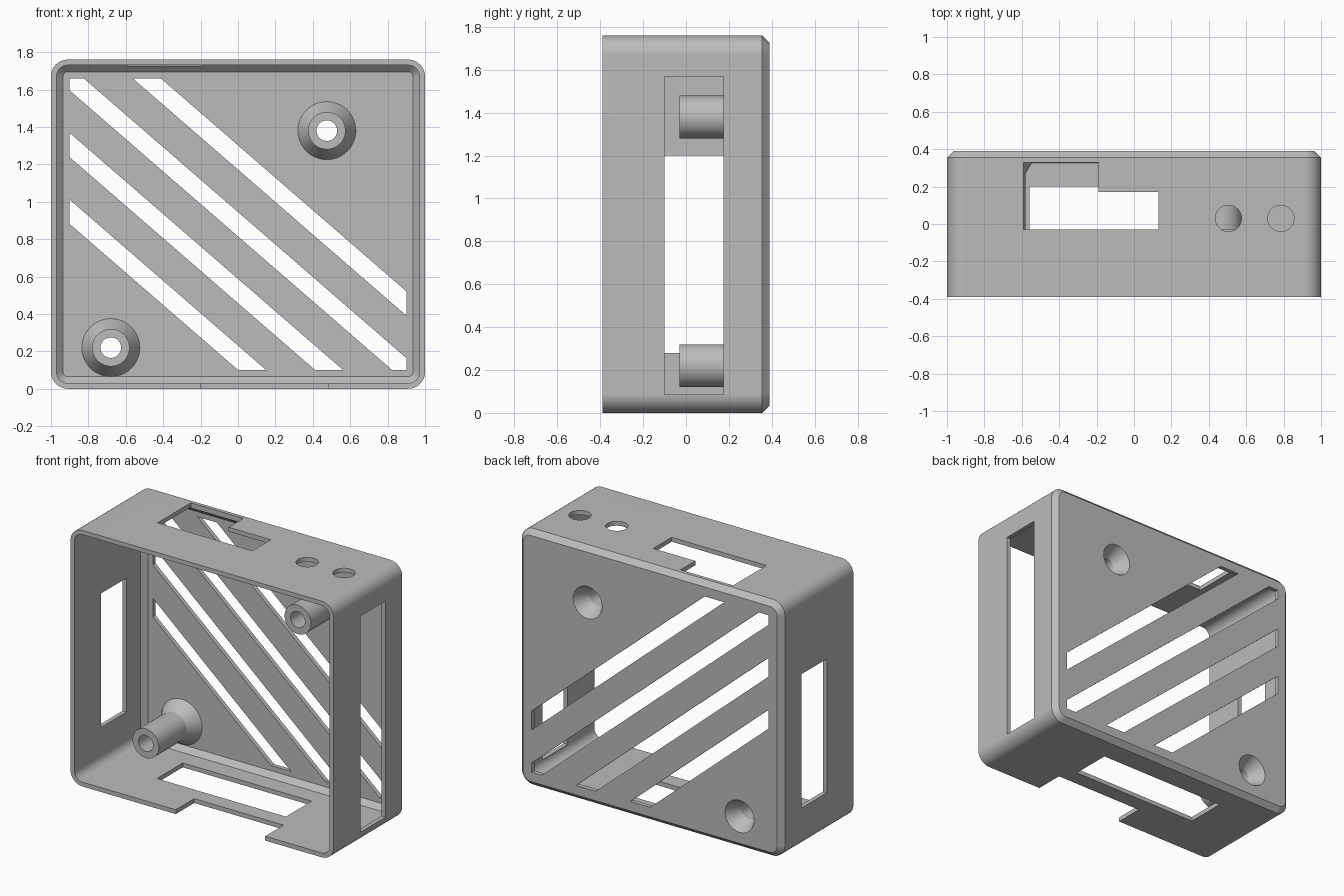
import bpy, bmesh, math
from mathutils import Vector

if "Cube" in bpy.data.objects:
    bpy.data.objects.remove(bpy.data.objects["Cube"], do_unlink=True)

grey = bpy.data.materials.new("plain grey")
grey.use_nodes = True
grey.diffuse_color = (0.5, 0.5, 0.5, 1)
grey.node_tree.nodes["Principled BSDF"].inputs["Base Color"].default_value = (0.5, 0.5, 0.5, 1)

HEIGHT, HALF_Y, WALL, CHAMFER, RADIUS = 1.76, 0.39, 0.03, 0.035, 0.09
MID = HEIGHT / 2


def make_object(name, bm):
    bmesh.ops.recalc_face_normals(bm, faces=bm.faces)
    mesh = bpy.data.meshes.new(name)
    bm.to_mesh(mesh)
    bm.free()
    mesh.materials.append(grey)
    obj = bpy.data.objects.new(name, mesh)
    bpy.context.collection.objects.link(obj)
    return obj


def activate(obj):
    bpy.ops.object.select_all(action='DESELECT')
    obj.select_set(True)
    bpy.context.view_layer.objects.active = obj


def loft(name, rings, closed=False):
    """Skin matching rings; cap the ends, or join the last ring to the first."""
    bm = bmesh.new()
    loops = [[bm.verts.new(p) for p in ring] for ring in rings]
    n = len(loops[0])
    pairs = list(zip(loops, loops[1:]))
    if closed:
        pairs.append((loops[-1], loops[0]))
    else:
        bm.faces.new(loops[0])
        bm.faces.new(loops[-1])
    for a, b in pairs:
        for i in range(n):
            j = (i + 1) % n
            bm.faces.new((a[i], a[j], b[j], b[i]))
    return make_object(name, bm)


def rounded_ring(inset, y, steps=10):
    r = RADIUS - inset
    points = []
    for k, (sx, sz) in enumerate([(1, 1), (-1, 1), (-1, -1), (1, -1)]):
        for i in range(steps + 1):
            a = math.pi / 2 * (k + i / steps)
            points.append((sx * (1 - RADIUS) + r * math.cos(a), y,
                           MID + sz * (MID - RADIUS) + r * math.sin(a)))
    return points


def circle(x, y, z, r, n=64):
    angles = [2 * math.pi * i / n for i in range(n)]
    return [(x + r * math.cos(a), y, z + r * math.sin(a)) for a in angles]


def box(x0, x1, y0, y1, z0, z1):
    return loft("cutter", [[(x0, y, z0), (x1, y, z0), (x1, y, z1), (x0, y, z1)]
                           for y in (y0, y1)])


def cut(target, cutter):
    cutter.hide_render = True
    mod = target.modifiers.new("cut", 'BOOLEAN')
    mod.operation, mod.solver, mod.object = 'DIFFERENCE', 'EXACT', cutter
    activate(target)
    bpy.ops.object.modifier_apply(modifier=mod.name)
    bpy.data.objects.remove(cutter, do_unlink=True)


def smooth(obj):
    activate(obj)
    bpy.ops.object.shade_smooth_by_angle(angle=math.radians(25))
    mod = obj.modifiers.new("even shading", 'WEIGHTED_NORMAL')
    mod.keep_sharp = True


# Open-fronted tray with chamfered back edges, inside and out
floor_y = HALF_Y - WALL
case = loft("enclosure", [
    rounded_ring(CHAMFER, HALF_Y),
    rounded_ring(0, HALF_Y - CHAMFER),
    rounded_ring(0, -HALF_Y),
    rounded_ring(WALL, -HALF_Y),
    rounded_ring(WALL, floor_y - CHAMFER),
    rounded_ring(WALL + CHAMFER, floor_y),
])

# Diagonal vents: bands clipped to a rectangle on the back
LEFT, LOW, HIGH, SLOPE = -0.9, 0.10, 1.66, -0.867
normal = Vector((-SLOPE, 0, 1))
for i in range(-2, 2):
    centre = HIGH + 0.357 * i
    bm = bmesh.new()
    bm.faces.new([bm.verts.new((x, 0.3, z)) for x, z in
                  [(LEFT, LOW), (-LEFT, LOW), (-LEFT, HIGH), (LEFT, HIGH)]])
    for side in (-1, 1):
        bmesh.ops.bisect_plane(bm, geom=bm.verts[:] + bm.edges[:] + bm.faces[:],
                               plane_co=(LEFT, 0, centre + side * 0.065),
                               plane_no=normal * side, clear_outer=True)
    out = bmesh.ops.extrude_face_region(bm, geom=bm.faces[:])
    moved = [g for g in out["geom"] if isinstance(g, bmesh.types.BMVert)]
    bmesh.ops.translate(bm, verts=moved, vec=(0, 0.2, 0))
    cut(case, make_object("cutter", bm))

# Wall openings: long side, short side, stepped top, bottom, bottom front notch
for bounds in [
    (0.9, 1.1, -0.10, 0.175, 0.085, 1.57),
    (-1.1, -0.9, -0.10, 0.175, 0.28, 1.20),
    (-0.59, -0.19, -0.03, 0.33, 1.6, 1.9),
    (-0.25, 0.13, -0.03, 0.17, 1.6, 1.9),
    (-0.56, 0.42, -0.08, 0.20, -0.1, 0.1),
    (-0.20, 0.48, -0.50, -0.19, -0.1, 0.1),
]:
    cut(case, box(*bounds))

# Two round holes in the top
for x in (0.505, 0.785):
    ends = [[(px, 0.03 + py, z) for px, _, py in circle(x, 0, 0, 0.07)]
            for z in (1.6, 1.9)]
    cut(case, loft("cutter", ends))

# Screw standoffs with flared foot and countersunk bore
PROFILE = [(0.10, -0.03), (0.10, 0.27), (0.155, floor_y),
           (0.11, HALF_Y), (0.055, 0.29), (0.055, -0.03)]
for name, x, z in [("upper_standoff", 0.475, 1.38), ("lower_standoff", -0.68, 0.22)]:
    cut(case, loft("cutter", [circle(x, y, z, 0.11) for y in (0.3, 0.5)]))
    smooth(loft(name, [circle(x, y, z, r) for r, y in PROFILE], closed=True))

smooth(case)
